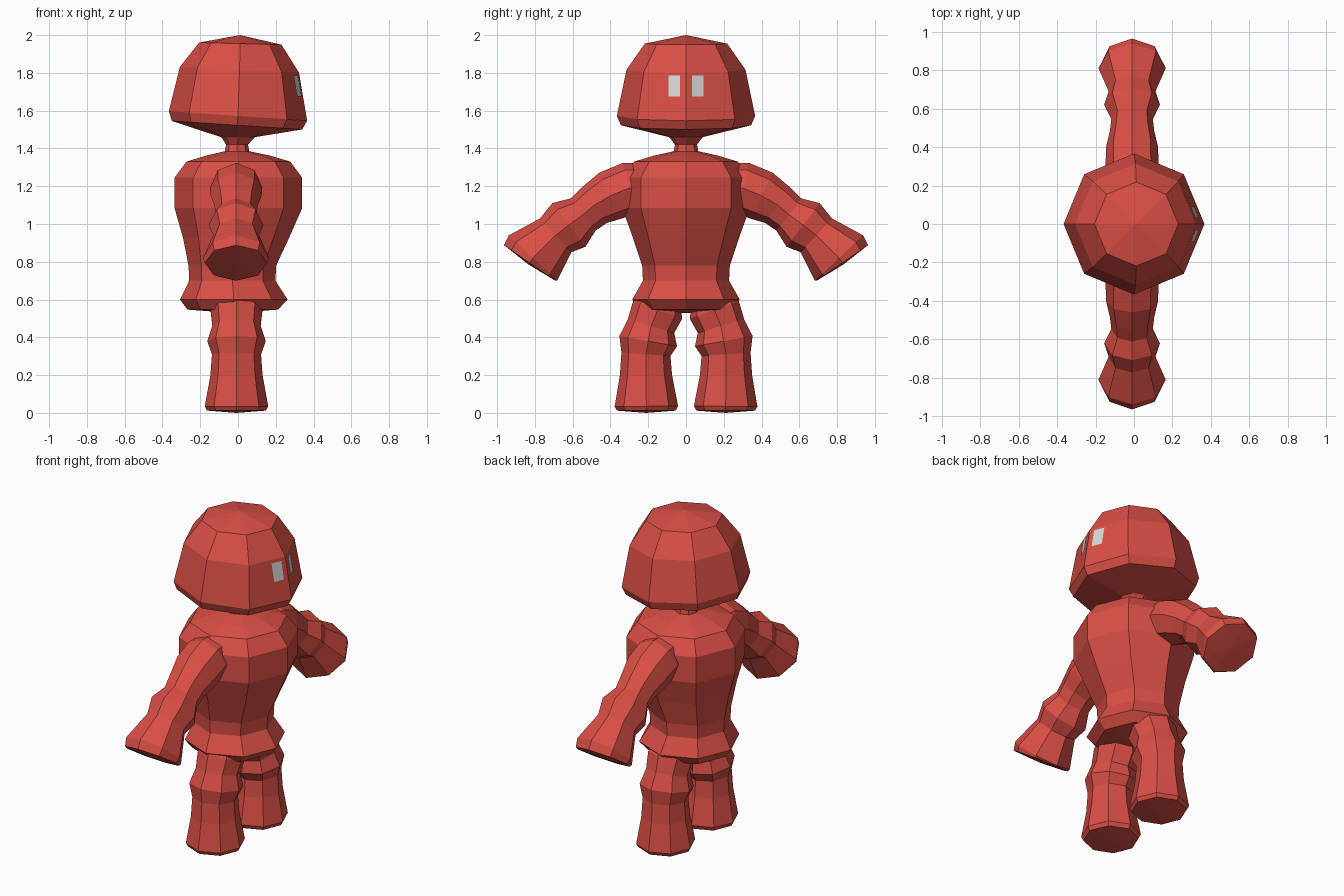
import bpy, bmesh, math
from mathutils import Vector
from mathutils.bvhtree import BVHTree

if "Cube" in bpy.data.objects:
    bpy.data.objects.remove(bpy.data.objects["Cube"])

SIDES = 8


def material(name, rgb):
    m = bpy.data.materials.new(name)
    m.diffuse_color = (*rgb, 1)
    m.use_nodes = True
    m.node_tree.nodes["Principled BSDF"].inputs["Base Color"].default_value = m.diffuse_color
    return m


RED = material("red", (0.70, 0.078, 0.060))
PALE = material("pale grey", (0.68, 0.68, 0.68))


def finish(bm, name, mat):
    mesh = bpy.data.meshes.new(name)
    bm.to_mesh(mesh)
    bm.free()
    mesh.materials.append(mat)
    obj = bpy.data.objects.new(name, mesh)
    bpy.context.collection.objects.link(obj)
    return obj


def loft(name, rings, first=None, last=None):
    """Skin octagonal rings (centre, u axis, v axis); ends close to a point."""
    bm = bmesh.new()
    loops = []
    for c, u, v in rings:
        angles = [math.tau * i / SIDES for i in range(SIDES)]
        loops.append([bm.verts.new(c + u * math.cos(a) + v * math.sin(a)) for a in angles])
    for a, b in zip(loops, loops[1:]):
        for i in range(SIDES):
            j = (i + 1) % SIDES
            bm.faces.new((a[i], a[j], b[j], b[i]))
    for loop, centre, tip in ((loops[0], rings[0][0], first), (loops[-1], rings[-1][0], last)):
        p = bm.verts.new(Vector(tip) if tip else centre)
        for i in range(SIDES):
            bm.faces.new((loop[i], loop[(i + 1) % SIDES], p))
    bmesh.ops.recalc_face_normals(bm, faces=bm.faces[:])
    return finish(bm, name, RED)


def upright(profile):
    """Rings from (height, radius, x shift, forward tilt)."""
    return [(Vector((cx, 0, z)), Vector((r, 0, -r * t)), Vector((0, r, 0)))
            for z, r, cx, t in profile]


def limb(name, path, side, cx, tip=None):
    """Rings square to a (y, z, radius) path in the side plane."""
    pts = [Vector((cx, side * y, z)) for y, z, r in path]
    rings = []
    for i, p in enumerate(pts):
        t = (pts[min(i + 1, len(pts) - 1)] - pts[max(i - 1, 0)]).normalized()
        r = path[i][2]
        rings.append((p, Vector((r, 0, 0)), Vector((0, -t.z, t.y)) * r))
    end = (cx, side * tip[0], tip[1]) if tip else None
    return loft(name, rings, last=end)


# head, leaning slightly forward (+x)
head = loft("head", upright([
    (1.46, 0.09, 0, 0), (1.523, 0.345, -0.005, 0.065), (1.572, 0.366, 0, 0.07),
    (1.817, 0.315, 0.008, 0.05), (1.955, 0.218, 0.012, 0.025)]), last=(0.01, 0, 2.0))

# neck
loft("neck", upright([
    (1.47, 0.10, 0, 0), (1.455, 0.085, 0, 0), (1.42, 0.058, -0.005, 0),
    (1.385, 0.065, -0.005, 0), (1.355, 0.10, -0.005, 0)]))

# torso
loft("torso", upright([
    (1.385, 0.065, -0.005, 0), (1.362, 0.17, 0, 0), (1.33, 0.275, 0.002, 0),
    (1.245, 0.338, 0.002, 0), (1.085, 0.338, 0.002, 0), (0.93, 0.282, -0.01, 0),
    (0.78, 0.232, -0.03, 0), (0.70, 0.228, -0.03, 0), (0.60, 0.285, -0.022, 0),
    (0.547, 0.24, -0.028, 0)]), last=(-0.025, 0, 0.528))

# arms and legs
arm_path = [(0.20, 1.20, 0.12), (0.30, 1.19, 0.138), (0.40, 1.15, 0.135),
            (0.485, 1.10, 0.115), (0.545, 1.05, 0.108), (0.62, 0.995, 0.145),
            (0.69, 0.94, 0.122), (0.81, 0.82, 0.175), (0.828, 0.794, 0.165)]
leg_path = [(0.135, 0.60, 0.11), (0.15, 0.545, 0.138), (0.185, 0.46, 0.128),
            (0.20, 0.38, 0.155), (0.212, 0.31, 0.13), (0.212, 0.20, 0.138),
            (0.21, 0.035, 0.168), (0.21, 0.012, 0.155)]
for label, side in (("left", 1), ("right", -1)):
    limb(label + "_arm", arm_path, side, -0.01, tip=(0.834, 0.786))
    limb(label + "_leg", leg_path, side, -0.008, tip=(0.21, 0.0))

# eyes: thin plates resting on the front faces of the head
head_bm = bmesh.new()
head_bm.from_mesh(head.data)
skin = BVHTree.FromBMesh(head_bm)
for label, side in (("left", 1), ("right", -1)):
    bm = bmesh.new()
    corners = []
    for y, z in ((0.032, 1.675), (0.092, 1.675), (0.092, 1.785), (0.032, 1.785)):
        hit = skin.ray_cast(Vector((2, side * y, z)), Vector((-1, 0, 0)))[0]
        corners.append(bm.verts.new(hit + Vector((0.006, 0, 0))))
    face = bm.faces.new(corners)
    face.normal_update()
    if face.normal.x < 0:
        face.normal_flip()
    finish(bm, label + "_eye", PALE)
head_bm.free()
